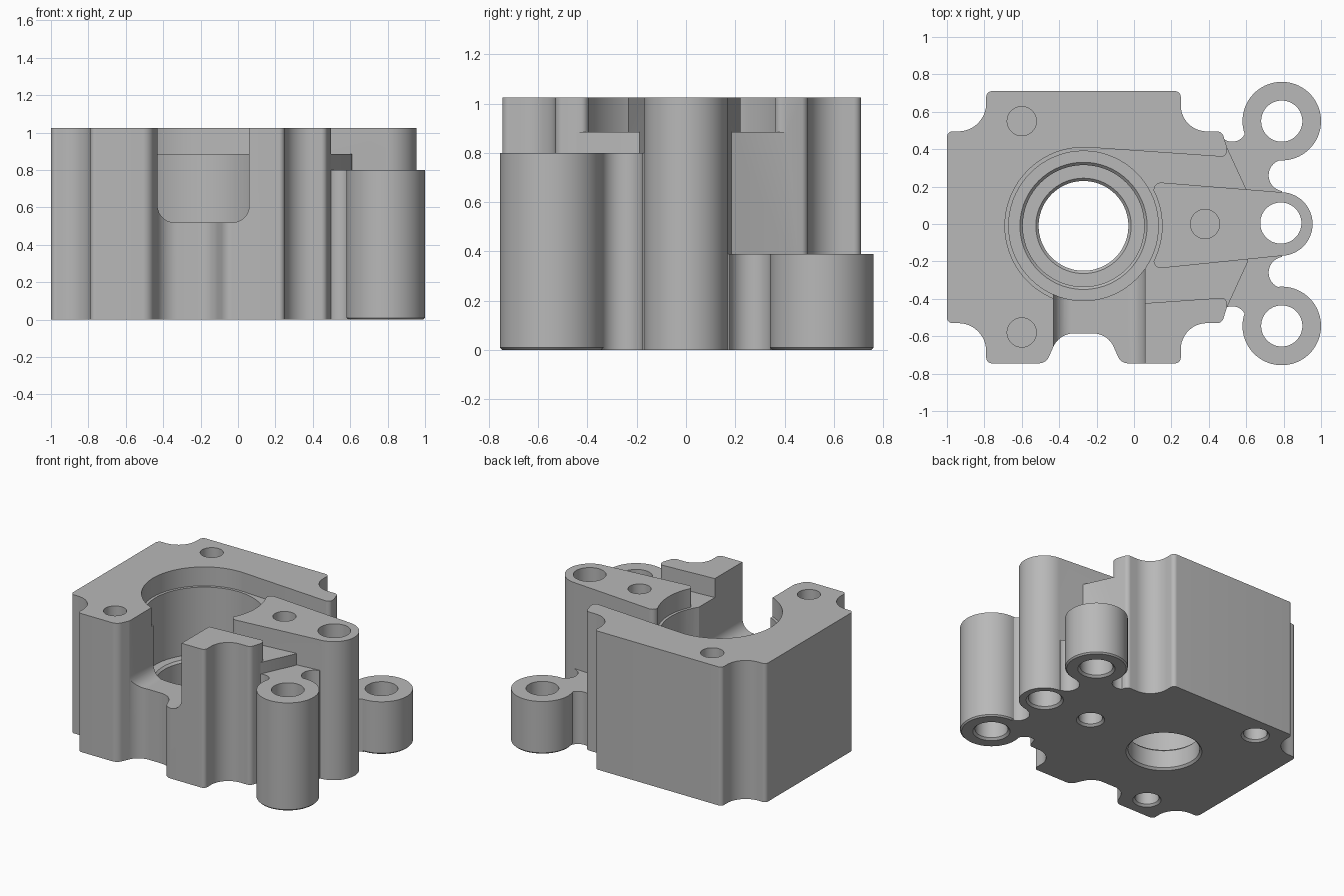
import bpy, bmesh
from math import sin, tan, pi
from mathutils import Vector, Matrix

if "Cube" in bpy.data.objects:
    bpy.data.objects.remove(bpy.data.objects["Cube"])

TOP = 1.025
ABOVE = 1.3
MID_Y = -0.0175


def rounded(points, steps=12):
    """Outline from (x, y) or (x, y, corner radius) points."""
    out = []
    for i, p in enumerate(points):
        here = Vector(p[:2])
        if len(p) < 3:
            out.append(here)
            continue
        a = (Vector(points[i - 1][:2]) - here).normalized()
        b = (Vector(points[(i + 1) % len(points)][:2]) - here).normalized()
        half, r = a.angle(b) / 2, p[2]
        centre = here + (a + b).normalized() * r / sin(half)
        start = here + a * r / tan(half) - centre
        end = here + b * r / tan(half) - centre
        turn = pi - 2 * half
        if start.x * end.y - start.y * end.x < 0:
            turn = -turn
        for k in range(steps + 1):
            out.append(centre + Matrix.Rotation(turn * k / steps, 2) @ start)
    return out


def mirrored(points):
    """Continue a half outline with its reflection across the middle line."""
    return points + [(p[0], 2 * MID_Y - p[1], *p[2:]) for p in reversed(points)]


def make(name, bm):
    bmesh.ops.recalc_face_normals(bm, faces=bm.faces)
    mesh = bpy.data.meshes.new(name)
    bm.to_mesh(mesh)
    bm.free()
    obj = bpy.data.objects.new(name, mesh)
    bpy.context.collection.objects.link(obj)
    return obj


def prism(name, points, low, high, along_y=False):
    bm = bmesh.new()
    face = bm.faces.new([bm.verts.new((p.x, p.y, low)) for p in rounded(points)])
    grown = bmesh.ops.extrude_face_region(bm, geom=[face])
    for v in grown["geom"]:
        if isinstance(v, bmesh.types.BMVert):
            v.co.z = high
    if along_y:
        for v in bm.verts:
            v.co = (v.co.x, v.co.z, v.co.y)
    return make(name, bm)


def lathe(name, x, y, profile, sides=72):
    """Solid of revolution from (radius, z) pairs."""
    bm = bmesh.new()
    rings = []
    for r, z in profile:
        spokes = [Matrix.Rotation(2 * pi * k / sides, 2) @ Vector((r, 0)) for k in range(sides)]
        rings.append([bm.verts.new((x + s.x, y + s.y, z)) for s in spokes])
    for lower, upper in zip(rings, rings[1:]):
        for k in range(sides):
            n = (k + 1) % sides
            bm.faces.new((lower[k], lower[n], upper[n], upper[k]))
    bm.faces.new(rings[0])
    bm.faces.new(rings[-1])
    return make(name, bm)


def combine(target, tool, operation):
    mod = target.modifiers.new("join", "BOOLEAN")
    mod.operation, mod.object, mod.solver = operation, tool, "EXACT"
    bpy.context.view_layer.objects.active = target
    bpy.ops.object.modifier_apply(modifier=mod.name)
    bpy.data.objects.remove(tool)


def cut(target, tool):
    combine(target, tool, "DIFFERENCE")


def add(target, tool):
    combine(target, tool, "UNION")


# Main block with corner notches and a scalloped front
half_outline = [(0.61, 0.165), (0.497, 0.41), (0.47, 0.495, 0.035), (0.25, 0.495, 0.14),
                (0.25, 0.71, 0.03), (-0.79, 0.71, 0.03), (-0.79, 0.495, 0.15), (-1, 0.495, 0.03)]
outline = mirrored(half_outline)
scallop = [(-0.47, -0.745, 0.06), (-0.40, -0.585, 0.12), (-0.14, -0.585, 0.12), (-0.07, -0.745, 0.06)]
outline[11:11] = scallop
housing = prism("housing", outline, 0, TOP)

# Shallow pocket between the side walls
cut(housing, prism("pocket", mirrored(
    [(0.9, 0.42), (0.497, 0.42), (0.497, 0.358, 0.03), (-0.25, 0.41)]), 0.885, ABOVE))

# Round-bottomed channel through the front wall
cut(housing, prism("channel", [(-0.43, 0.52, 0.09), (0.06, 0.52, 0.09), (0.06, ABOVE), (-0.43, ABOVE)],
                   -0.9, -0.2, along_y=True))

# Outer ears at different heights, joined to the block by filleted webs
for side, ear_y, height in ((1, 0.55, 0.39), (-1, -0.545, 0.8)):
    web = prism("web", [(0.4, 0), (0.4, side * 0.45), (0.46, side * 0.49), (0.6, side * 0.5),
                        (0.79, side * 0.55), (0.79, 0)], 0, height)
    for x, y, r in ((0.525, 0.515, 0.075), (0.805, 0.26, 0.085)):
        cut(web, lathe("fillet", x, side * y, [(r, -0.1), (r, ABOVE)]))
    add(web, lathe("ear", 0.79, ear_y, [(0.2, 0), (0.21, 0.01), (0.21, height)]))
    add(housing, web)

# Middle arm and its full-height boss
arm = prism("arm", [(0.105, 0.225, 0.04), (0.80, 0.169), (0.80, -0.169), (0.105, -0.24, 0.04)], 0.3, TOP)
add(arm, lathe("middle_boss", 0.785, 0, [(0.17, 0), (0.17, TOP)]))
add(housing, arm)

# Stepped main bore
cut(housing, lathe("bore", -0.27, -0.01, [
    (0.27, -0.015), (0.24, 0.015), (0.24, 0.145), (0.255, 0.16), (0.325, 0.16), (0.325, 0.375),
    (0.34, 0.39), (0.40, 0.39), (0.40, 0.885), (0.42, 0.885), (0.42, ABOVE)]))

# Through holes in the ears
for x, y in ((0.79, 0.55), (0.785, 0.005), (0.79, -0.545)):
    cut(housing, lathe("ear_hole", x, y, [(0.14, -0.015), (0.11, 0.015), (0.11, ABOVE)]))

# Blind holes from above and below
for x, y in ((-0.6, 0.55), (-0.6, -0.58), (0.38, 0)):
    cut(housing, lathe("top_hole", x, y, [(0.078, 0.65), (0.078, ABOVE)]))
    cut(housing, lathe("bottom_hole", x, y, [(0.11, -0.015), (0.08, 0.015), (0.08, 0.35)]))

# Plain grey metal
metal = bpy.data.materials.new("grey_metal")
metal.use_nodes = True
grey = (0.48, 0.48, 0.48, 1)
metal.diffuse_color = grey
metal.node_tree.nodes["Principled BSDF"].inputs["Base Color"].default_value = grey
housing.data.materials.clear()
housing.data.materials.append(metal)
for face in housing.data.polygons:
    face.material_index = 0

bpy.ops.object.select_all(action="DESELECT")
housing.select_set(True)
bpy.context.view_layer.objects.active = housing
bpy.ops.object.shade_smooth_by_angle(angle=pi / 6)
